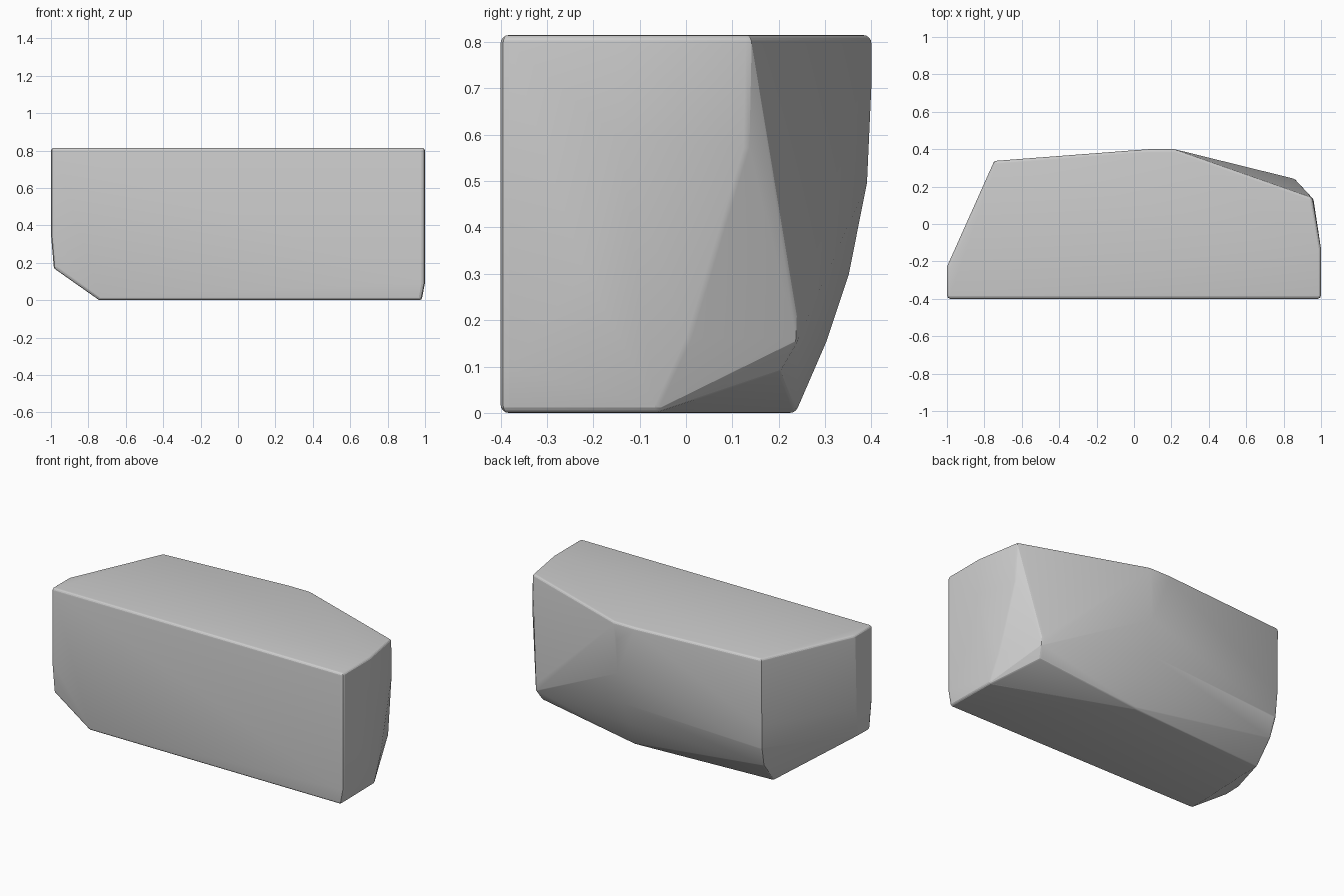
import bpy, bmesh
from mathutils import Vector

if "Cube" in bpy.data.objects:
    bpy.data.objects.remove(bpy.data.objects["Cube"])

H = 0.815      # height
R = 0.018      # edge rounding radius

# Corner columns of the rock, front to back around each side
corners = [
    # flat front face, with the lower left corner cut away
    (1, -.4, H), (1, -.4, .08), (.985, -.4, 0), (-1, -.4, H),
    (-1, -.4, .35), (-.985, -.4, .17), (-.75, -.4, 0),
    # left end
    (-1, -.24, H), (-.995, -.26, .35), (-.982, -.29, .17), (-.75, -.3, 0),
    # back left corner
    (-.75, .335, H), (-.75, .33, .4), (-.745, .32, .25),
    (-.735, .285, .13), (-.73, .18, 0),
    # back ridge, curving in towards the bottom
    (.08, .4, H), (.22, .4, H), (.2, .4, .72), (.2, .39, .5),
    (.19, .35, .3), (.19, .3, .15), (.19, .235, 0),
    # back right corner
    (.955, .135, H), (.96, .13, .58), (.965, .08, .4),
    (.975, 0, .15), (.98, -.07, 0),
    # low bulge on the back right
    (.862, .237, .2), (.865, .235, .15), (.85, .2, .09),
    # right end, bending along a curve
    (1, -.14, H), (1, -.15, .6), (1, -.23, .3), (.995, -.35, .08),
]

# Hull of small balls at the corners gives evenly rounded edges
bm = bmesh.new()
mid = Vector((0, 0, H / 2))
half = Vector((1, .4, H / 2))
for c in corners:
    d = Vector(c) - mid
    p = mid + Vector([d[i] * (1 - R / half[i]) for i in range(3)])
    ball = bmesh.ops.create_uvsphere(bm, u_segments=8, v_segments=8, radius=R)
    bmesh.ops.translate(bm, verts=ball["verts"], vec=p)
bmesh.ops.delete(bm, geom=bm.faces[:] + bm.edges[:], context='EDGES_FACES')
if not bm.verts:
    raise RuntimeError("no hull points")
bmesh.ops.convex_hull(bm, input=bm.verts[:])
bmesh.ops.delete(bm, geom=[v for v in bm.verts if not v.link_faces], context='VERTS')
bmesh.ops.dissolve_limit(bm, angle_limit=.01, verts=bm.verts[:], edges=bm.edges[:])
bmesh.ops.recalc_face_normals(bm, faces=bm.faces[:])

mesh = bpy.data.meshes.new("rock_block")
bm.to_mesh(mesh)
bm.free()
rock = bpy.data.objects.new("rock_block", mesh)
bpy.context.collection.objects.link(rock)
bpy.context.view_layer.objects.active = rock
rock.select_set(True)
bpy.ops.object.shade_smooth_by_angle(angle=.35)
